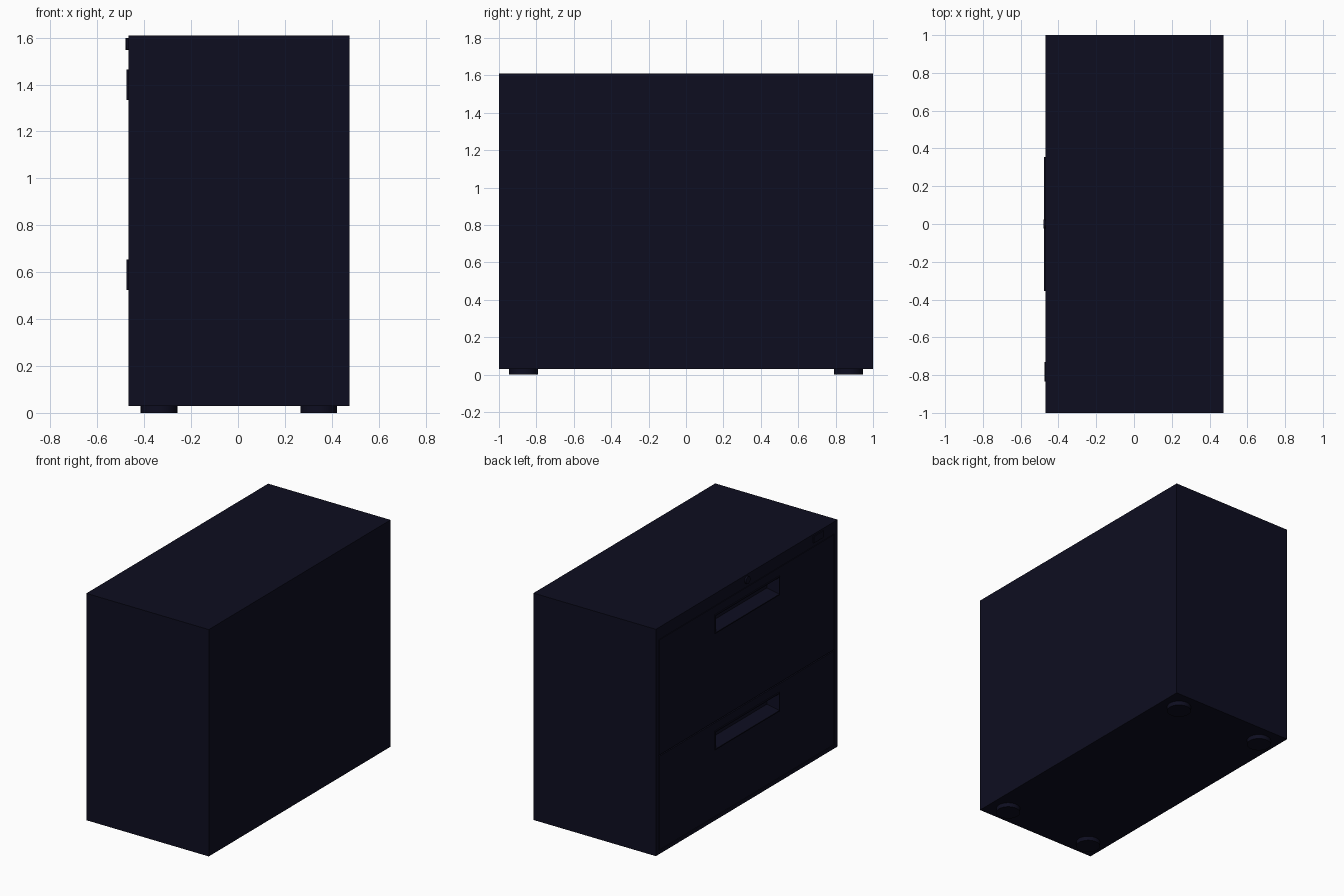
import bpy, bmesh, math
from mathutils import Matrix, Vector

if "Cube" in bpy.data.objects:
    bpy.data.objects.remove(bpy.data.objects["Cube"])

navy = bpy.data.materials.new("dark navy paint")
navy.diffuse_color = (0.0042, 0.0042, 0.0145, 1)
navy.use_nodes = True
navy.node_tree.nodes["Principled BSDF"].inputs["Base Color"].default_value = navy.diffuse_color

FRONT = -0.468   # outer plane of the drawer side
GAP = 0.004


def add(name, bm):
    me = bpy.data.meshes.new(name)
    bm.to_mesh(me)
    bm.free()
    me.materials.append(navy)
    ob = bpy.data.objects.new(name, me)
    bpy.context.collection.objects.link(ob)
    return ob


def box_bm(x0, x1, y0, y1, z0, z1):
    bm = bmesh.new()
    m = Matrix.Translation(((x0 + x1) / 2, (y0 + y1) / 2, (z0 + z1) / 2)) \
        @ Matrix.Diagonal((x1 - x0, y1 - y0, z1 - z0, 1))
    bmesh.ops.create_cube(bm, size=1, matrix=m)
    return bm


def box(name, *b):
    return add(name, box_bm(*b))


def cylinder(name, r, h, loc, axis='Z', seg=32):
    bm = bmesh.new()
    m = Matrix.Translation(loc)
    if axis == 'X':
        m = m @ Matrix.Rotation(math.pi / 2, 4, 'Y')
    bmesh.ops.create_cone(bm, cap_ends=True, segments=seg, radius1=r, radius2=r, depth=h, matrix=m)
    for f in bm.faces:
        f.smooth = len(f.verts) == 4
    for e in bm.edges:
        if len({f.smooth for f in e.link_faces}) > 1:
            e.smooth = False
    return add(name, bm)


def cut(ob, cutter):
    mod = ob.modifiers.new("opening", 'BOOLEAN')
    mod.operation = 'DIFFERENCE'
    mod.solver = 'EXACT'
    mod.object = cutter


# Cabinet carcass and the frame around the drawers
carcass = box("carcass", -0.45, 0.475, -1, 1, 0.03, 1.61)
for s, side in ((-1, "left"), (1, "right")):
    y0, y1 = sorted((s * 0.965, s * 1.0))
    box(side + "_frame_strip", FRONT, -0.45, y0, y1, 0.03, 1.61)
box("top_rail", FRONT, -0.45, -0.965, 0.965, 1.525, 1.61)
box("bottom_rail", FRONT, -0.45, -0.965, 0.965, 0.03, 0.055)

# Drawer fronts with recessed pull handles
drawers = (("lower", 0.055, 0.715, 0.525), ("upper", 0.715, 1.525, 1.335))
for name, z0, z1, hz in drawers:
    drawer = box(name + "_drawer_front", FRONT, -0.449, -0.965 + GAP, 0.965 - GAP,
                 z0 + GAP, z1 - GAP)
    cutter = box(name + "_handle_cutter", -0.6, -0.395, -0.35, 0.35, hz + 0.005, hz + 0.125)
    cutter.hide_render = True
    cutter.hide_viewport = True
    cut(drawer, cutter)
    cut(carcass, cutter)

    # handle cup: rim plate with a tapered pocket
    bm = box_bm(-0.476, -0.385, -0.355, 0.355, hz, hz + 0.13)
    bm.faces.ensure_lookup_table()
    face = min(bm.faces, key=lambda f: f.calc_center_median().x)
    bmesh.ops.inset_region(bm, faces=[face], thickness=0.01)
    bmesh.ops.inset_region(bm, faces=[face], thickness=0.0001)
    for v in face.verts:
        v.co += Vector((0.075, -0.03 * math.copysign(1, v.co.y), 0))
        if v.co.z < hz + 0.06:
            v.co.z += 0.035
    add(name + "_handle", bm)

# Lock and label plate on the top rail
cylinder("lock", 0.025, 0.03, (-0.464, 0, 1.573), 'X')
box("label_plate", -0.475, -0.46, -0.835, -0.73, 1.55, 1.597)

# Round feet
for x in (-0.337, 0.345):
    for y in (-0.868, 0.868):
        cylinder("foot", 0.078, 0.04, (x, y, 0.02))
